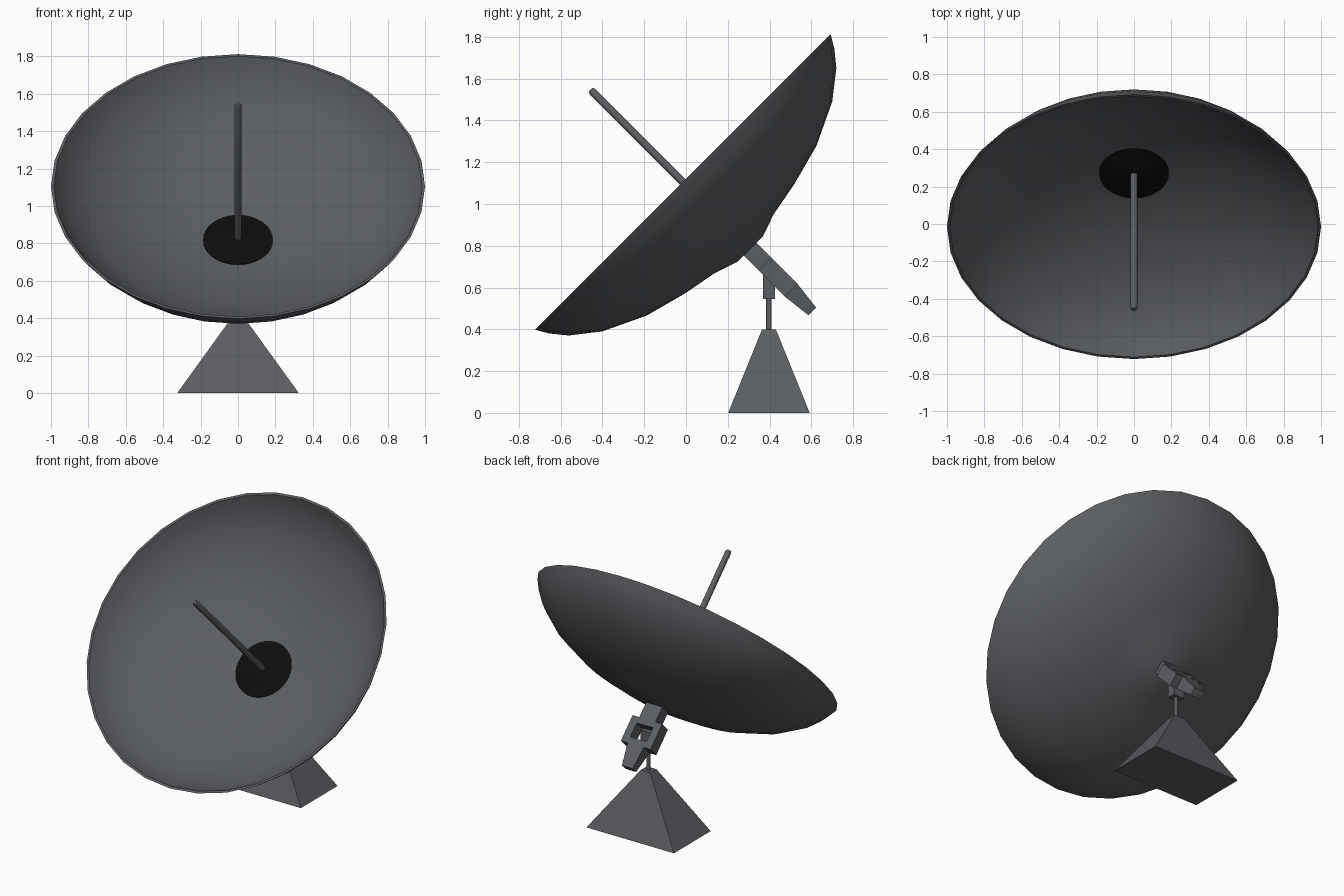
import bpy, bmesh, math
from mathutils import Matrix, Vector

if "Cube" in bpy.data.objects:
    bpy.data.objects.remove(bpy.data.objects["Cube"])

# Dish frame: local z is the dish axis (tilted 45 degrees forward), origin at rim centre
TILT = Matrix.Translation((0, -0.015, 1.105)) @ Matrix.Rotation(math.radians(45), 4, 'X')
UPRIGHT = Matrix.Translation((0, 0.397, 0))


def material(name, rgb):
    m = bpy.data.materials.new(name)
    m.diffuse_color = (*rgb, 1)
    m.use_nodes = True
    m.node_tree.nodes["Principled BSDF"].inputs["Base Color"].default_value = m.diffuse_color
    return m


GREY = material("slate_grey", (0.105, 0.112, 0.122))
BLACK = material("hub_black", (0.004, 0.004, 0.004))


def finish(name, bm, mat, frame, smooth=False):
    bmesh.ops.recalc_face_normals(bm, faces=bm.faces)
    me = bpy.data.meshes.new(name)
    bm.to_mesh(me)
    bm.free()
    me.transform(frame)
    me.materials.append(mat)
    ob = bpy.data.objects.new(name, me)
    bpy.context.collection.objects.link(ob)
    if smooth:
        bpy.ops.object.select_all(action='DESELECT')
        ob.select_set(True)
        bpy.context.view_layer.objects.active = ob
        bpy.ops.object.shade_smooth_by_angle(angle=math.radians(35))
    return ob


def lathe(name, profile, sides, mat, frame, smooth=True):
    """Revolve (radius, z) points, starting and ending on the axis."""
    bm = bmesh.new()
    rings = []
    for r, z in profile:
        if r == 0:
            rings.append([bm.verts.new((0, 0, z))] * sides)
        else:
            rings.append([bm.verts.new((r * math.cos(2 * math.pi * i / sides),
                                        r * math.sin(2 * math.pi * i / sides), z))
                          for i in range(sides)])
    for a, b in zip(rings, rings[1:]):
        for i in range(sides):
            j = (i + 1) % sides
            quad = list(dict.fromkeys((a[i], a[j], b[j], b[i])))
            bm.faces.new(quad)
    return finish(name, bm, mat, frame, smooth)


def add_block(bm, z0, half0, z1, half1, x=0.0):
    """Box or frustum between two rectangles given by half sizes."""
    corners = ((-1, -1), (1, -1), (1, 1), (-1, 1))
    lo, hi = [[bm.verts.new((x + sx * h[0], sy * h[1], z)) for sx, sy in corners]
              for z, h in ((z0, half0), (z1, half1))]
    bm.faces.new(lo)
    bm.faces.new(hi)
    for i in range(4):
        j = (i + 1) % 4
        bm.faces.new((lo[i], lo[j], hi[j], hi[i]))


def blocks(name, specs, frame):
    bm = bmesh.new()
    for s in specs:
        add_block(bm, *s)
    return finish(name, bm, GREY, frame)


# Reflector: thin bowl with a raised boss on the back
bowl = [(0.20, -0.416), (0.371, -0.384), (0.576, -0.329), (0.778, -0.233),
        (0.905, -0.134), (0.965, -0.06)]
outer = [(0, -0.455), (0.085, -0.455)] + bowl + [(1.0, 0)]
inner = [(0.985, 0)] + [(r - 0.012, z + 0.010) for r, z in reversed(bowl)] + [(0, -0.408)]
lathe("reflector_dish", outer + inner, 32, GREY, TILT)

# Black stepped hub plate in the middle of the bowl
lathe("hub_plate", [(0, -0.410), (0.187, -0.410), (0.187, -0.402), (0.12, -0.400),
                    (0.105, -0.392), (0, -0.388)], 32, BLACK, TILT)

# Feed rod along the axis
lathe("feed_rod", [(0, -0.39), (0.019, -0.39), (0.019, 0.612), (0.012, 0.624), (0, 0.624)],
      12, GREY, TILT)

# Mounting bracket: neck, open square frame, tapered tail
blocks("bracket_neck", [(-0.56, (0.06, 0.043), -0.43, (0.06, 0.043))], TILT)
rail = (0.025, 0.043)
bar = (0.06, 0.043)
blocks("bracket_frame", [(-0.733, rail, -0.557, rail, 0.085),
                         (-0.733, rail, -0.557, rail, -0.085),
                         (-0.597, bar, -0.557, bar),
                         (-0.733, bar, -0.693, bar)], TILT)
blocks("bracket_tail", [(-0.876, (0.04, 0.026), -0.733, (0.06, 0.043))], TILT)

# Swivel block, post and pyramid foot
blocks("swivel_block", [(0.545, (0.04, 0.028), 0.665, (0.04, 0.028))], UPRIGHT)
lathe("support_post", [(0, 0.39), (0.013, 0.39), (0.013, 0.55), (0, 0.55)], 12, GREY, UPRIGHT)
blocks("pyramid_base", [(0, (0.325, 0.195), 0.40, (0.036, 0.033))], UPRIGHT)
